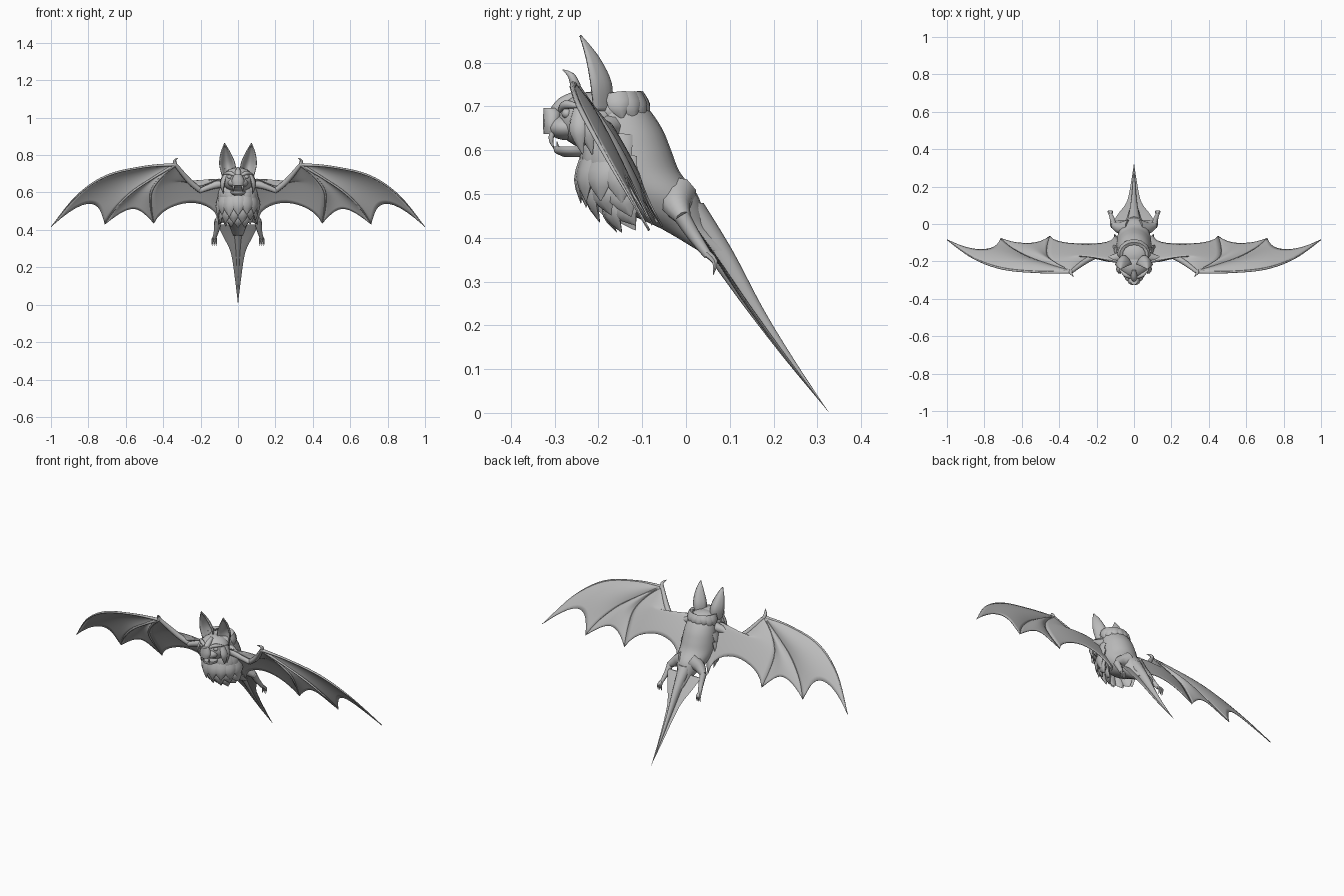
import bpy, math, random
from mathutils import Vector as V

if bpy.data.objects.get("Cube"):
    bpy.data.objects.remove(bpy.data.objects["Cube"])
random.seed(4)

grey = bpy.data.materials.new("plain grey")
grey.use_nodes = True
grey.diffuse_color = (0.5, 0.5, 0.5, 1)
grey.node_tree.nodes["Principled BSDF"].inputs["Base Color"].default_value = (0.5, 0.5, 0.5, 1)


def add(name, verts, faces, mirror=False, thick=0):
    me = bpy.data.meshes.new(name)
    me.from_pydata([tuple(v) for v in verts], [], faces)
    me.materials.append(grey)
    ob = bpy.data.objects.new(name, me)
    bpy.context.collection.objects.link(ob)
    bpy.ops.object.select_all(action='DESELECT')
    ob.select_set(True)
    bpy.context.view_layer.objects.active = ob
    bpy.ops.object.mode_set(mode='EDIT')
    bpy.ops.mesh.select_all(action='SELECT')
    bpy.ops.mesh.normals_make_consistent(inside=False)
    bpy.ops.object.mode_set(mode='OBJECT')
    bpy.ops.object.shade_smooth_by_angle(angle=math.radians(50))
    if thick:
        mod = ob.modifiers.new("thickness", 'SOLIDIFY')
        mod.thickness, mod.offset = thick, 0
    if mirror:
        ob.modifiers.new("mirror", 'MIRROR')


def grid_faces(rows, cols, wrap=False):
    return [(r * cols + c, r * cols + (c + 1) % cols,
             (r + 1) * cols + (c + 1) % cols, (r + 1) * cols + c)
            for r in range(rows - 1) for c in range(cols if wrap else cols - 1)]


def at(path, t):
    """Point on a smooth curve through the path, t from 0 to 1."""
    n = len(path) - 1
    i = min(int(t * n), n - 1)
    f = t * n - i
    p = [V(path[max(0, min(n, i + k))]) for k in (-1, 0, 1, 2)]
    return 0.5 * (2 * p[1] + (p[2] - p[0]) * f + (2 * p[0] - 5 * p[1] + 4 * p[2] - p[3]) * f * f
                  + (3 * p[1] - p[0] - 3 * p[2] + p[3]) * f ** 3)


def rings(name, centres, frames, seg, **kw):
    verts = []
    for c, (a, b) in zip(centres, frames):
        for k in range(seg):
            w = math.tau * k / seg
            verts.append(c + a * math.cos(w) + b * math.sin(w))
    n = len(centres)
    faces = grid_faces(n, seg, True)
    faces += [tuple(range(seg))[::-1], tuple(range((n - 1) * seg, n * seg))]
    add(name, verts, faces, **kw)


def loft(name, rows, seg=24, steps=24):
    """Level ellipse rings: each row is (z, y, half width, half depth)."""
    cols = [[(r[k], 0, 0) for r in rows] for k in range(4)]
    data = [[at(c, s / steps).x for c in cols] for s in range(steps + 1)]
    rings(name, [V((0, d[1], d[0])) for d in data],
          [(V((max(d[2], .0005), 0, 0)), V((0, max(d[3], .0005), 0))) for d in data], seg)


def tube(name, path, radii, seg=8, steps=10, flat=1, axis=(0, 1, 0.3), **kw):
    """Tapered tube; axis sets the direction it is flattened along."""
    pts = [at(path, s / steps) for s in range(steps + 1)]
    rad = [(r, 0, 0) for r in radii]
    frames = []
    for i, p in enumerate(pts):
        d = (pts[min(i + 1, steps)] - pts[max(i - 1, 0)]).normalized()
        side = d.cross(V(axis)).normalized()
        r = max(at(rad, i / steps).x, 0.0006)
        frames.append((side * r, d.cross(side) * r * flat))
    rings(name, pts, frames, seg, **kw)


def blob(name, centre, size, **kw):
    c = V(centre)
    a = [math.pi * i / 12 for i in range(13)]
    rings(name, [c - V((0, 0, size[2] * math.cos(t))) for t in a],
          [(V((size[0] * math.sin(t) + 1e-4, 0, 0)), V((0, size[1] * math.sin(t) + 1e-4, 0))) for t in a],
          20, **kw)


def wing(x, z):
    """Place a wing point on the tilted, slightly swept wing plane."""
    return V((x, -0.255 + 0.62 * (0.75 - z) - 0.035 * max(0, (x - 0.35) / 0.65), z))


# Wing bones
wrist = (0.335, 0.75)
lead = [wing(*p) for p in (wrist, (0.5, 0.738), (0.7, 0.691), (0.86, 0.585), (1, 0.417))]
outer = [wing(*p) for p in (wrist, (0.46, 0.675), (0.57, 0.6), (0.66, 0.51), (0.712, 0.43))]
inner = [wing(*p) for p in (wrist, (0.41, 0.685), (0.463, 0.607), (0.465, 0.52), (0.45, 0.435))]
root = [wing(*p) for p in (wrist, (0.22, 0.635), (0.08, 0.67), (0.055, 0.53), (0.105, 0.425))]
for name, path in (("leading_finger", lead), ("outer_finger", outer), ("inner_finger", inner)):
    tube(name, [p + V((0, -0.002, -0.001)) for p in path], (0.009, 0.006, 0.006, 0.004, 0.001),
         steps=20, mirror=True)


# Wing membrane panels, billowing back and pulled in between the fingers to form scallops
def panel(name, a, b, pull, puff):
    nt, ns = 20, 14
    verts = []
    for i in range(nt + 1):
        for j in range(ns + 1):
            s = j / ns
            arch = 4 * s * (1 - s)
            t = i / nt * (1 - pull * arch ** 0.7)
            p = at(a, t).lerp(at(b, t), s)
            verts.append(p + V((0, 0.85, 0.3)) * puff * arch * math.sin(math.pi * t))
    add(name, verts, grid_faces(nt + 1, ns + 1), mirror=True, thick=0.004)


panel("outer_membrane", lead, outer, 0.22, 0.022)
panel("middle_membrane", outer, inner, 0.23, 0.024)
panel("inner_membrane", inner, root, 0.28, 0.03)

# Arm, wrist and thumb
tube("upper_arm", [(0.04, -0.165, 0.655), (0.12, -0.185, 0.64), (0.2, -0.175, 0.61)], (0.036, 0.02, 0.014), mirror=True)
tube("forearm", [wing(0.195, 0.607), wing(0.26, 0.66), wing(0.335, 0.75)], (0.015, 0.015, 0.01), mirror=True)
tube("thumb", [wing(0.335, 0.745), (0.338, -0.262, 0.77), (0.322, -0.282, 0.784)], (0.012, 0.008, 0.001), mirror=True)

# Body and tail
loft("body", [(0.725, -0.165, 0.03, 0.04), (0.70, -0.155, 0.07, 0.065), (0.65, -0.14, 0.085, 0.085),
              (0.60, -0.13, 0.092, 0.096), (0.55, -0.12, 0.095, 0.106), (0.50, -0.08, 0.088, 0.105),
              (0.46, -0.05, 0.07, 0.09), (0.42, 0.0, 0.045, 0.055), (0.37, 0.065, 0.026, 0.036)], steps=32)
loft("tail", [(0.48, -0.005, 0.04, 0.045), (0.37, 0.073, 0.024, 0.034), (0.237, 0.157, 0.012, 0.02),
              (0.12, 0.238, 0.006, 0.01), (0.003, 0.325, 0, 0)], seg=12)
loft("tail_membrane", [(0.43, 0.015, 0.11, 0.004), (0.37, 0.058, 0.082, 0.004), (0.30, 0.105, 0.046, 0.005),
                       (0.237, 0.148, 0.03, 0.005), (0.12, 0.233, 0.014, 0.004), (0.003, 0.325, 0, 0)], seg=16)

# Legs and clawed feet
tube("thigh", [(0.025, -0.02, 0.50), (0.07, -0.022, 0.475), (0.11, -0.006, 0.445)], (0.045, 0.034, 0.018), mirror=True)
tube("shin", [(0.108, -0.01, 0.45), (0.113, 0.018, 0.405), (0.125, 0.05, 0.36)], (0.019, 0.015, 0.01), mirror=True)
for k in (-1, 0, 1):
    x = 0.127 + 0.009 * k
    tube("toe", [(0.125, 0.046, 0.365), (x, 0.066, 0.345), (x + 0.002 * k, 0.062, 0.315)],
         (0.009, 0.007, 0.001), seg=6, steps=6, mirror=True)

# Head, muzzle and jaws
blob("head", (0, -0.215, 0.668), (0.084, 0.078, 0.066))
blob("muzzle", (0, -0.272, 0.652), (0.054, 0.046, 0.029))
loft("nose", [(0.637, -0.305, 0.028, 0.02), (0.66, -0.306, 0.034, 0.021),
              (0.685, -0.305, 0.026, 0.021), (0.697, -0.31, 0.016, 0.016)], seg=12, steps=8)
tube("nose_bridge", [(0, -0.305, 0.68), (0, -0.28, 0.705), (0, -0.245, 0.728)], (0.012, 0.017, 0.01),
     axis=(1, 0, 0))
loft("lower_jaw", [(0.585, -0.255, 0.022, 0.025), (0.595, -0.26, 0.038, 0.04), (0.608, -0.262, 0.04, 0.04)], steps=6)
tube("fang", [(0.024, -0.306, 0.64), (0.025, -0.308, 0.622), (0.024, -0.302, 0.604)], (0.007, 0.005, 0.001), mirror=True)
tube("lower_tooth", [(0.02, -0.292, 0.604), (0.02, -0.295, 0.62)], (0.005, 0.001), seg=6, steps=4, mirror=True)
blob("eye", (0.044, -0.272, 0.684), (0.014, 0.012, 0.012), mirror=True)
tube("brow", [(0.018, -0.285, 0.692), (0.045, -0.273, 0.704), (0.076, -0.245, 0.7)], (0.008, 0.011, 0.004), mirror=True)
for k in range(2):
    tube("cheek_tuft", [(0.068 + 0.006 * k, -0.245 + 0.02 * k, 0.695), (0.084, -0.248 + 0.022 * k, 0.645),
                        (0.078, -0.236 + 0.022 * k, 0.59)], (0.014, 0.02, 0.001), flat=0.5,
         axis=(1, -0.5, 0), mirror=True)

# Cupped ears
verts = []
for i in range(15):
    t = i / 14
    c = at([(0.05, -0.18, 0.69), (0.057, -0.18, 0.75), (0.066, -0.205, 0.81), (0.072, -0.242, 0.862)], t)
    w = at([(0.034, 0, 0), (0.041, 0, 0), (0.025, 0, 0), (0, 0, 0)], t).x
    for j in range(11):
        u = j / 5 - 1
        verts.append(c + V((w * u, -1.1 * w * u * u + 0.2 * w, 0)))
add("ear", verts, grid_faces(15, 11), mirror=True, thick=0.006)


# Fur locks lying flat on the body: shaggy chest mane and a collar on the nape
def fur(name, count, start, spread, cy, rx, ry, z, drop, width, lean):
    for k in range(count):
        a = start + spread * (k / (count - 1) - 0.5)
        s, c = math.sin(a), -math.cos(a)
        d = drop * random.uniform(0.85, 1.15)
        path = [(rx * s * 0.85, cy + ry * c * 0.85, z), (rx * s, cy + ry * c + lean * 0.4, z - d * 0.5),
                (rx * s * 0.98, cy + ry * c + lean, z - d)]
        tube(name, path, (width, width * 0.95, 0.001), seg=8, steps=6, flat=0.36, axis=(s, c, 0))


fur("throat_fur", 8, 0, 2.8, -0.143, 0.097, 0.09, 0.635, 0.11, 0.034, 0.0)
fur("chest_fur", 7, 0, 2.8, -0.133, 0.108, 0.112, 0.585, 0.115, 0.038, 0.005)
fur("belly_fur", 6, 0, 2.5, -0.12, 0.1, 0.11, 0.535, 0.092, 0.036, 0.03)
fur("hem_fur", 5, 0, 2.0, -0.1, 0.08, 0.093, 0.49, 0.07, 0.032, 0.035)
fur("nape_fur", 8, math.pi, 2.9, -0.165, 0.08, 0.07, 0.73, 0.058, 0.026, 0.012)
blob("nape", (0, -0.165, 0.69), (0.076, 0.07, 0.043))
